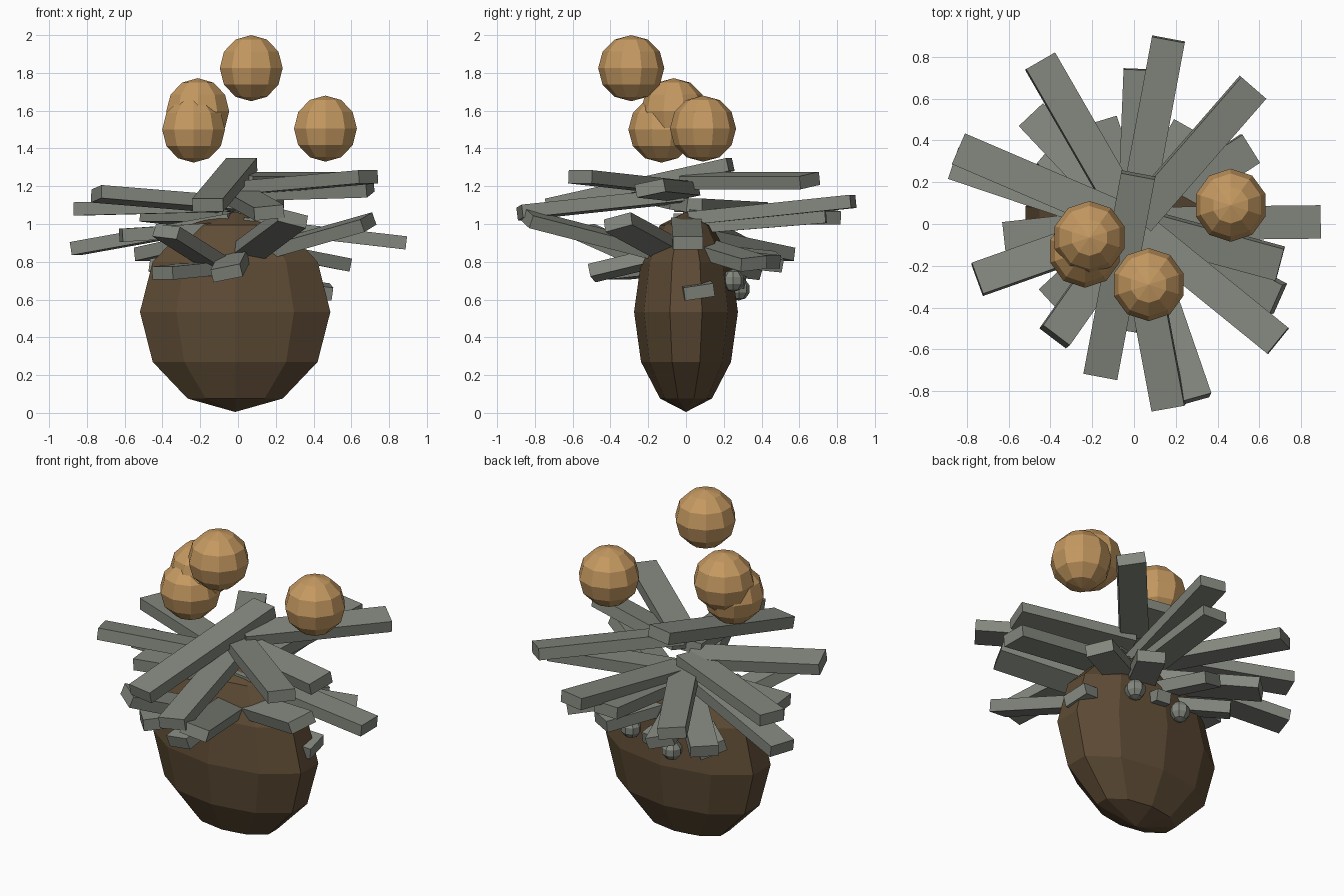
import bpy, bmesh
from mathutils import Vector, Matrix

if "Cube" in bpy.data.objects:
    bpy.data.objects.remove(bpy.data.objects["Cube"])


def material(name, rgb):
    m = bpy.data.materials.new(name)
    m.diffuse_color = (*rgb, 1)
    m.use_nodes = True
    m.node_tree.nodes["Principled BSDF"].inputs["Base Color"].default_value = m.diffuse_color
    return m


BARK = material("bark", (0.11, 0.07, 0.035))
FRUIT = material("fruit", (0.56, 0.32, 0.12))
LEAF = material("leaf", (0.23, 0.245, 0.21))


def finish(name, bm, mat):
    mesh = bpy.data.meshes.new(name)
    bm.to_mesh(mesh)
    bm.free()
    mesh.materials.append(mat)
    ob = bpy.data.objects.new(name, mesh)
    bpy.context.collection.objects.link(ob)
    return ob


def ball(name, centre, size, mat, segments=10, rings=6):
    bm = bmesh.new()
    bmesh.ops.create_uvsphere(bm, u_segments=segments, v_segments=rings, radius=1)
    bmesh.ops.scale(bm, vec=size, verts=bm.verts)
    bmesh.ops.translate(bm, vec=centre, verts=bm.verts)
    finish(name, bm, mat)


def leaf(name, base, tip, width=0.16, thick=0.07, roll=0.0):
    """Flat plank running from base to tip, rolled about its length."""
    base, tip = Vector(base), Vector(tip)
    along = (tip - base).normalized()
    side = Vector((0, 0, 1)).cross(along).normalized()
    up = along.cross(side)
    frame = Matrix((along, side, up)).transposed().to_4x4()
    frame = frame @ Matrix.Rotation(roll, 4, 'X')
    frame.translation = (base + tip) / 2
    bm = bmesh.new()
    bmesh.ops.create_cube(bm, size=1)
    bmesh.ops.scale(bm, vec=((tip - base).length, width, thick), verts=bm.verts)
    bmesh.ops.transform(bm, matrix=frame, verts=bm.verts)
    finish(name, bm, LEAF)


# Flattened pod body
ball("body", (-0.015, 0, 0.535), (0.53, 0.275, 0.53), BARK)

# Floating fruit
for i, c in enumerate([(0.07, -0.29, 1.825), (0.463, 0.09, 1.505),
                       (-0.235, -0.13, 1.5), (-0.213, -0.065, 1.597)]):
    ball(f"fruit_{i + 1}", c, (0.175,) * 3, FRUIT)

# Top leaf crosses the axis
leaf("top_leaf", (0.02, 0.235, 1.315), (-0.16, -0.725, 1.1), 0.165)

# Upper leaves: tip x, tip y, tip z, base z, roll
upper = [
    (0.165, 0.885, 1.12, 1.03, 0), (0.57, 0.655, 1.23, 1.23, 0.15),
    (-0.45, 0.78, 1.04, 1.04, 0.1), (-0.84, 0.36, 1.08, 1.1, 0),
    (-0.86, 0.29, 0.87, 1.02, 0), (-0.75, -0.265, 1.16, 1.1, 0.15),
    (0.165, -0.88, 1.06, 1.15, 0.1), (0.29, -0.84, 1.03, 0.82, -0.25),
    (0.69, -0.56, 1.25, 1.19, 0), (0.69, -0.36, 1.01, 0.82, 0.25),
    (0.70, -0.19, 1.19, 1.17, 0.2), (0.89, 0.01, 0.9, 1.0, 0),
]
# Lower leaves are rooted inside the body
lower = [
    (0.555, 0.36, 0.79, 0.9, 0.1), (0.03, 0.74, 1.04, 0.98, 0),
    (-0.49, 0.52, 0.84, 0.95, 0), (-0.165, 0.49, 0.8, 0.85, 0.3),
    (-0.42, 0.34, 0.76, 0.8, 0.3), (-0.38, -0.54, 0.96, 0.72, -0.1),
    (-0.40, -0.37, 0.74, 0.78, 0), (-0.62, -0.07, 0.94, 0.98, 0),
    (0.26, 0.46, 0.8, 0.85, 0), (-0.06, -0.5, 0.74, 0.86, 0.2),
    (0.49, 0.07, 0.64, 0.7, 0.15),
]
for name, rows, start in (("upper_leaf", upper, 0.03), ("lower_leaf", lower, 0.0)):
    for i, (x, y, z, bz, roll) in enumerate(rows):
        leaf(f"{name}_{i + 1}", (x * start, y * start, bz), (x, y, z), roll=roll)

# Small buds on the back of the body
for i, c in enumerate([(0.2, 0.25, 0.7), (-0.1, 0.28, 0.655)]):
    ball(f"bud_{i + 1}", c, (0.06,) * 3, LEAF, 8, 5)
leaf("bud_stub", (0.02, 0.1, 0.73), (0.04, 0.31, 0.69), 0.09)
